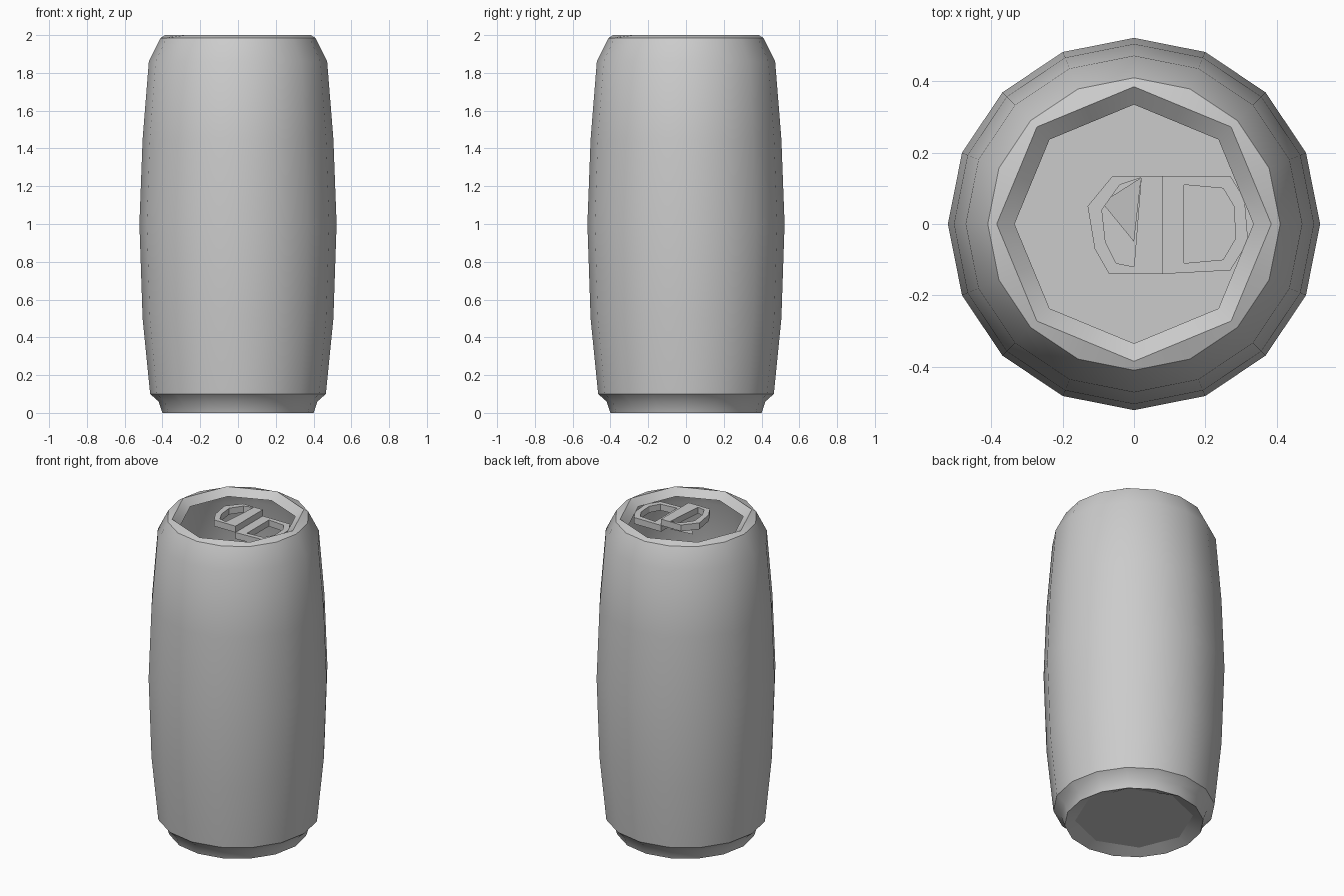
import bpy, math

cube = bpy.data.objects.get("Cube")
if cube:
    bpy.data.objects.remove(cube, do_unlink=True)

SIDES = 16

metal = bpy.data.materials.new("light_grey_metal")
metal.use_nodes = True
grey = (0.6, 0.6, 0.6, 1)
metal.diffuse_color = grey
metal.node_tree.nodes["Principled BSDF"].inputs["Base Color"].default_value = grey


def make(name, verts, faces, smooth=None):
    mesh = bpy.data.meshes.new(name)
    mesh.from_pydata(verts, [], faces)
    mesh.materials.append(metal)
    obj = bpy.data.objects.new(name, mesh)
    bpy.context.collection.objects.link(obj)
    if smooth:
        bpy.ops.object.select_all(action="DESELECT")
        obj.select_set(True)
        bpy.context.view_layer.objects.active = obj
        bpy.ops.object.shade_smooth_by_angle(angle=math.radians(smooth))
    return obj


def ring(radius, z, corners=SIDES):
    """Ring of SIDES points lying on a polygon with the given corner count."""
    step = math.tau / corners
    pts = []
    for i in range(SIDES):
        a = i * math.tau / SIDES
        off = a % step
        r = radius * math.cos(step / 2) / math.cos(off - step / 2)
        pts.append((r * math.cos(a), r * math.sin(a), z))
    return pts


def skin(name, rings, smooth):
    verts = [p for r in rings for p in r]
    faces = []
    for k in range(len(rings) - 1):
        for i in range(SIDES):
            a, b = k * SIDES + i, k * SIDES + (i + 1) % SIDES
            faces.append((a, b, b + SIDES, a + SIDES))
    return make(name, verts, faces, smooth)


# Thin hollow shell: bottom lip, foot, bulged wall, shoulder and inward rim
skin("can_body", [
    ring(0.34, 0.03, 8), ring(0.40, 0.0), ring(0.42, 0.06), ring(0.465, 0.1),
    ring(0.505, 0.5), ring(0.522, 1.0), ring(0.505, 1.45), ring(0.472, 1.86),
    ring(0.41, 1.985), ring(0.385, 2.0, 8), ring(0.335, 1.96, 8),
], 40)

# Floor seen through the open top
make("can_floor", ring(0.34, 0.03, 8), [tuple(range(SIDES))])


# Pull tab: two half frames that share a middle bar
def frame(name, outer, inner, z):
    n = len(outer)
    verts = [(x, y, z) for x, y in outer + inner]
    faces = [(i, (i + 1) % n, n + (i + 1) % n, n + i) for i in range(n)]
    obj = make(name, verts, faces)
    solid = obj.modifiers.new("thickness", "SOLIDIFY")
    solid.thickness = 0.04
    solid.offset = -1
    return obj


TAB_Z = 1.96
frame("tab_left_frame",
      [(0.08, -0.14), (0.08, 0.135), (-0.06, 0.135), (-0.13, 0.05), (-0.11, -0.07), (-0.07, -0.14)],
      [(0.0, -0.12), (0.02, 0.13), (-0.04, 0.11), (-0.09, 0.04), (-0.08, -0.05), (-0.05, -0.11)],
      TAB_Z).data.flip_normals()
frame("tab_right_frame",
      [(0.08, -0.14), (0.27, -0.13), (0.32, -0.05), (0.31, 0.07), (0.27, 0.135), (0.08, 0.135)],
      [(0.14, -0.11), (0.25, -0.1), (0.285, -0.04), (0.28, 0.05), (0.25, 0.1), (0.14, 0.11)],
      TAB_Z)

# Folded flap inside the left opening, facing down
make("tab_flap", [(0.02, 0.13, 1.95), (0.0, -0.05, 1.92), (-0.09, 0.06, 1.92)], [(0, 1, 2)])
